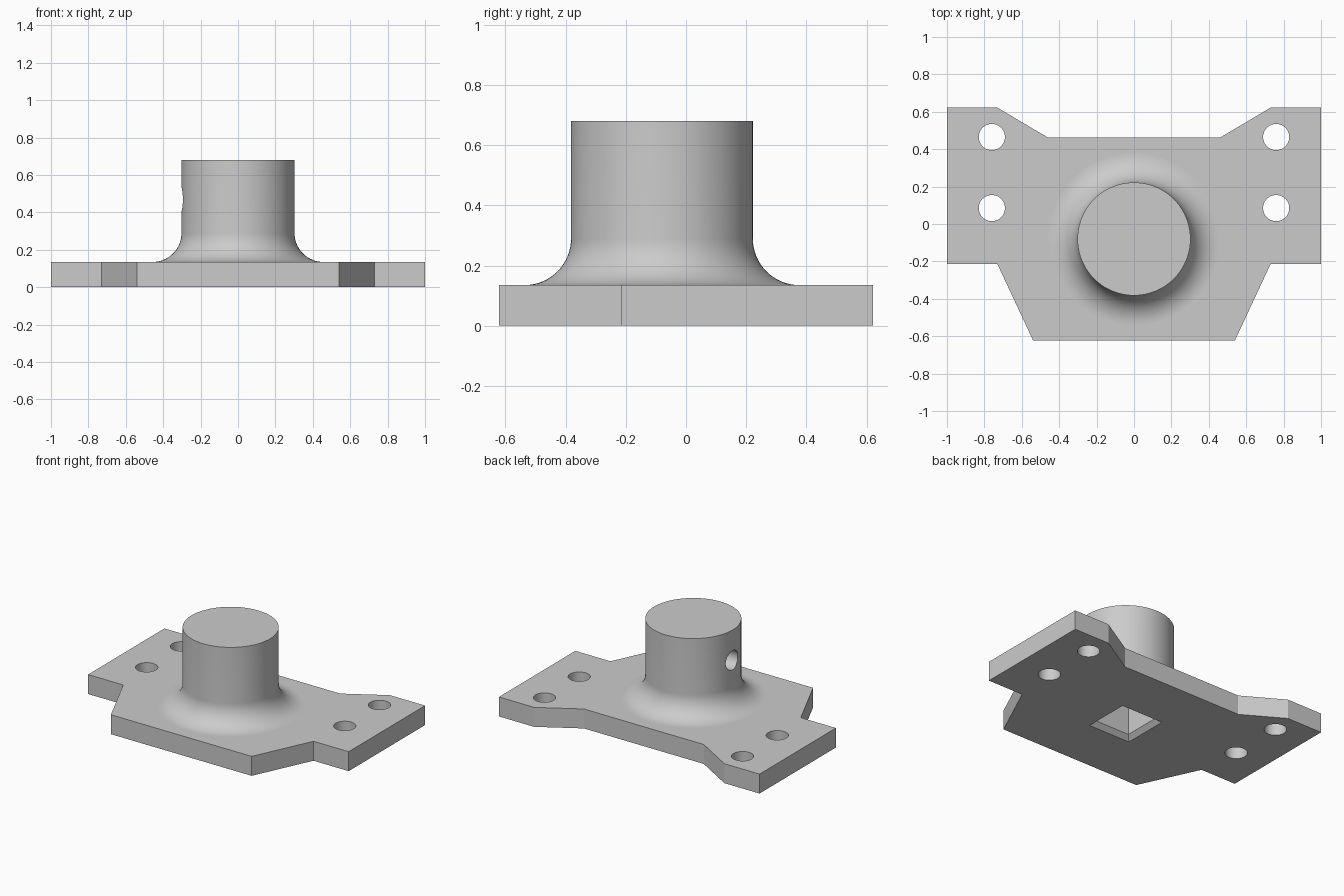
import bpy, bmesh, math
from mathutils import Matrix, Vector

if "Cube" in bpy.data.objects:
    bpy.data.objects.remove(bpy.data.objects["Cube"], do_unlink=True)

THICK, HEIGHT, BOSS_R, FILLET = 0.135, 0.68, 0.302, 0.155
BOSS_Y = -0.08

grey = bpy.data.materials.new("light grey metal")
grey.use_nodes = True
colour = (0.6, 0.6, 0.6, 1)
grey.diffuse_color = colour
grey.node_tree.nodes["Principled BSDF"].inputs["Base Color"].default_value = colour


def make_object(name, bm):
    bmesh.ops.recalc_face_normals(bm, faces=bm.faces)
    mesh = bpy.data.meshes.new(name)
    bm.to_mesh(mesh)
    bm.free()
    mesh.materials.append(grey)
    obj = bpy.data.objects.new(name, mesh)
    bpy.context.collection.objects.link(obj)
    return obj


def prism(name, outline, height):
    bm = bmesh.new()
    face = bm.faces.new([bm.verts.new((x, y, 0)) for x, y in outline])
    top = bmesh.ops.extrude_face_region(bm, geom=[face])["geom"]
    bmesh.ops.translate(bm, vec=(0, 0, height),
                        verts=[v for v in top if isinstance(v, bmesh.types.BMVert)])
    return make_object(name, bm)


def lathe(name, profile, steps):
    bm = bmesh.new()
    verts = [bm.verts.new((r, 0, z)) for r, z in profile]
    edges = [bm.edges.new(pair) for pair in zip(verts, verts[1:])]
    bmesh.ops.spin(bm, geom=verts + edges, cent=(0, 0, 0), axis=(0, 0, 1),
                   angle=math.tau, steps=steps, use_duplicate=False)
    bmesh.ops.remove_doubles(bm, verts=bm.verts, dist=0.0001)
    obj = make_object(name, bm)
    obj.data.transform(Matrix.Translation((0, BOSS_Y, 0)))
    return obj


def cylinder(name, radius, depth, matrix):
    bm = bmesh.new()
    bmesh.ops.create_cone(bm, cap_ends=True, segments=48, radius1=radius,
                          radius2=radius, depth=depth, matrix=matrix)
    return make_object(name, bm)


def combine(target, tool, operation):
    mod = target.modifiers.new(operation.lower(), "BOOLEAN")
    mod.operation, mod.solver, mod.object = operation, "EXACT", tool
    bpy.context.view_layer.objects.active = target
    bpy.ops.object.modifier_apply(modifier=mod.name)
    bpy.data.objects.remove(tool, do_unlink=True)


# Base plate with a mirrored outline
half = [(0.54, -0.622), (0.73, -0.215), (1, -0.215),
        (1, 0.622), (0.73, 0.622), (0.46, 0.462)]
bracket = prism("mounting_bracket", half + [(-x, y) for x, y in reversed(half)], THICK)

# Round boss with a concave fillet at its foot
arc = [math.radians(90 * i / 16) for i in range(17)]
flare = [(BOSS_R + FILLET * (1 - math.sin(a)), THICK + FILLET * (1 - math.cos(a)))
         for a in arc]
foot = BOSS_R + FILLET
boss = lathe("boss", [(0, THICK / 2), (foot, THICK / 2)] + flare
             + [(BOSS_R, HEIGHT), (0, HEIGHT)], 96)
combine(bracket, boss, "UNION")

# Four bolt holes
for x in (-0.76, 0.76):
    for y in (0.085, 0.465):
        hole = cylinder("bolt_hole", 0.07, 1, Matrix.Translation((x, y, 0)))
        combine(bracket, hole, "DIFFERENCE")

# Square socket from below with a chamfered mouth
bm = bmesh.new()
rings = []
for size, z in ((0.19, -0.03), (0.13, 0.03), (0.13, 0.58)):
    rings.append([bm.verts.new((sx * size, BOSS_Y + sy * size, z))
                  for sx, sy in ((-1, -1), (1, -1), (1, 1), (-1, 1))])
for low, high in zip(rings, rings[1:]):
    for i in range(4):
        j = (i + 1) % 4
        bm.faces.new((low[i], low[j], high[j], high[i]))
bm.faces.new(rings[0])
bm.faces.new(rings[-1])
combine(bracket, make_object("socket", bm), "DIFFERENCE")

# Set screw hole in the side of the boss
sideways = Matrix.Translation((-0.25, BOSS_Y, 0.47)) @ Matrix.Rotation(math.pi / 2, 4, "Y")
combine(bracket, cylinder("screw_hole", 0.066, 0.4, sideways), "DIFFERENCE")

# Smooth curved walls, flat horizontal faces
bpy.ops.object.select_all(action="DESELECT")
bracket.select_set(True)
bpy.context.view_layer.objects.active = bracket
bpy.ops.object.shade_smooth_by_angle(angle=math.radians(25))
for poly in bracket.data.polygons:
    poly.material_index = 0
    if abs(poly.normal.z) > 0.9999:
        poly.use_smooth = False
